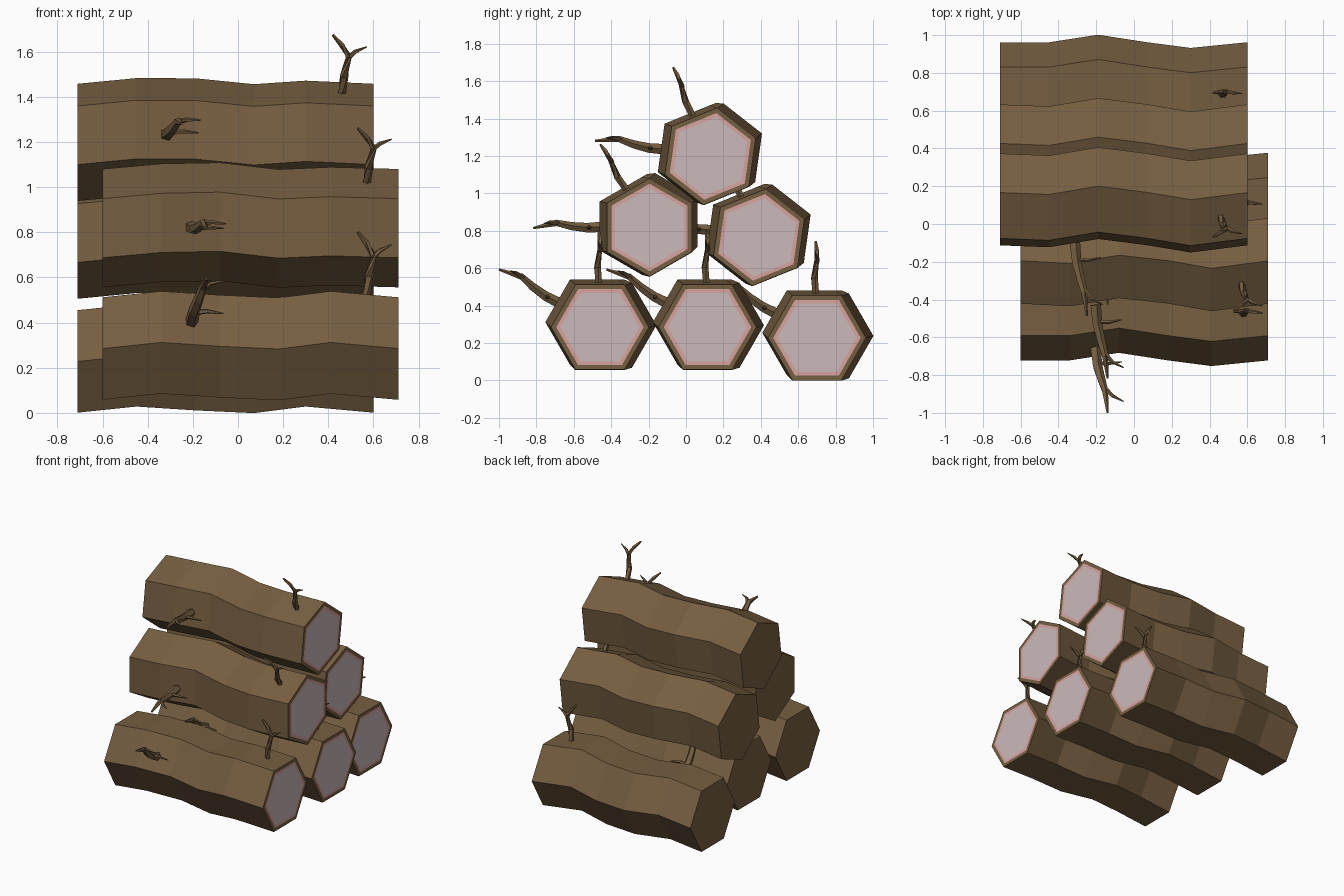
import bpy, bmesh
from math import sin, cos, pi, radians
from mathutils import Vector

if "Cube" in bpy.data.objects:
    bpy.data.objects.remove(bpy.data.objects["Cube"], do_unlink=True)


def material(name, rgb):
    m = bpy.data.materials.new(name)
    m.use_nodes = True
    m.diffuse_color = (*rgb, 1)
    m.node_tree.nodes["Principled BSDF"].inputs["Base Color"].default_value = (*rgb, 1)
    return m


bark = material("bark brown", (0.18, 0.112, 0.052))
ring_pink = material("ring pink", (0.68, 0.37, 0.35))
heart = material("heartwood", (0.60, 0.49, 0.49))

SIDES = 6
RADIUS = 0.262


def loft(bm, rings):
    """Bridge successive rings of vertices; return the last ring."""
    for a, b in zip(rings, rings[1:]):
        n = len(a)
        for i in range(n):
            j = (i + 1) % n
            bm.faces.new((a[i], a[j], b[j], b[i]))
    return rings[-1]


def finish(bm, name, mats):
    bmesh.ops.recalc_face_normals(bm, faces=bm.faces)
    mesh = bpy.data.meshes.new(name)
    bm.to_mesh(mesh)
    bm.free()
    for m in mats:
        mesh.materials.append(m)
    return mesh


def log_mesh():
    # Wavy spine of the trunk: x, y, z
    spine = [(-0.655, 0, 0), (-0.395, 0, 0.027), (-0.135, 0.04, 0.01),
             (0.125, 0, -0.002), (0.355, -0.03, 0.027), (0.655, 0, 0)]
    bm = bmesh.new()
    rings = [[bm.verts.new((x, y + RADIUS * cos(2 * pi * i / SIDES),
                            z + RADIUS * sin(2 * pi * i / SIDES)))
              for i in range(SIDES)] for x, y, z in spine]
    loft(bm, rings)
    bm.faces.new(rings[0])
    end = bm.faces.new(rings[-1])
    # Sawn end: bark rim, pink ring, pale heart
    bmesh.ops.recalc_face_normals(bm, faces=bm.faces)
    for width, index in ((0.028, 1), (0.022, 2)):
        end.material_index = index
        bmesh.ops.inset_individual(bm, faces=[end], thickness=width)
        if index == 1:
            for e in end.edges:
                for f in e.link_faces:
                    if f is not end:
                        f.material_index = 0
        else:
            for e in end.edges:
                for f in e.link_faces:
                    if f is not end:
                        f.material_index = 1
    end.material_index = 2
    return finish(bm, "log", (bark, ring_pink, heart))


def add_tube(bm, path, sides=5):
    """Tapered twig along points given as (x, y, z, radius)."""
    pts = [Vector(p[:3]) for p in path]
    rings = []
    for k, p in enumerate(pts):
        way = pts[min(k + 1, len(pts) - 1)] - pts[max(k - 1, 0)]
        q = way.to_track_quat('Z', 'Y')
        r = path[k][3]
        rings.append([bm.verts.new(p + q @ Vector((r * cos(2 * pi * i / sides),
                                                   r * sin(2 * pi * i / sides), 0)))
                      for i in range(sides)])
    loft(bm, rings)
    bm.faces.new(rings[0])
    bm.faces.new(rings[-1])


def branch_mesh(name, paths):
    bm = bmesh.new()
    for path in paths:
        add_tube(bm, path)
    return finish(bm, name, (bark,))


log = log_mesh()
upright = branch_mesh("upright_branch", [
    [(0.51, 0, 0.20, 0.020), (0.525, -0.015, 0.32, 0.020), (0.545, 0, 0.41, 0.015),
     (0.515, 0, 0.465, 0.013), (0.475, -0.006, 0.515, 0.006)],
    [(0.54, 0, 0.40, 0.012), (0.575, -0.005, 0.435, 0.010), (0.625, -0.01, 0.46, 0.003)]])
side = branch_mesh("side_branch", [
    [(-0.26, -0.20, 0.12, 0.030), (-0.25, -0.29, 0.165, 0.027), (-0.23, -0.36, 0.215, 0.023),
     (-0.21, -0.42, 0.27, 0.018), (-0.195, -0.54, 0.308, 0.006)],
    [(-0.21, -0.41, 0.265, 0.014), (-0.17, -0.45, 0.29, 0.010), (-0.11, -0.48, 0.30, 0.003)],
    [(-0.25, -0.28, 0.16, 0.014), (-0.19, -0.28, 0.165, 0.010), (-0.12, -0.27, 0.155, 0.003)]])

# Stack: name, x, y, z, roll in degrees
stack = [("bottom_front", 0.055, -0.46, 0.285, 0),
         ("bottom_middle", 0.055, 0.115, 0.285, 0),
         ("bottom_back", -0.055, 0.70, 0.228, 0),
         ("middle_front", 0.055, -0.195, 0.818, 30),
         ("middle_back", -0.055, 0.39, 0.765, 22),
         ("top", -0.055, 0.13, 1.198, 22)]

for place, x, y, z, roll in stack:
    for mesh in (log, upright, side):
        ob = bpy.data.objects.new(f"{place}_{mesh.name}", mesh)
        ob.location = (x, y, z)
        ob.rotation_euler.x = radians(roll)
        bpy.context.collection.objects.link(ob)
